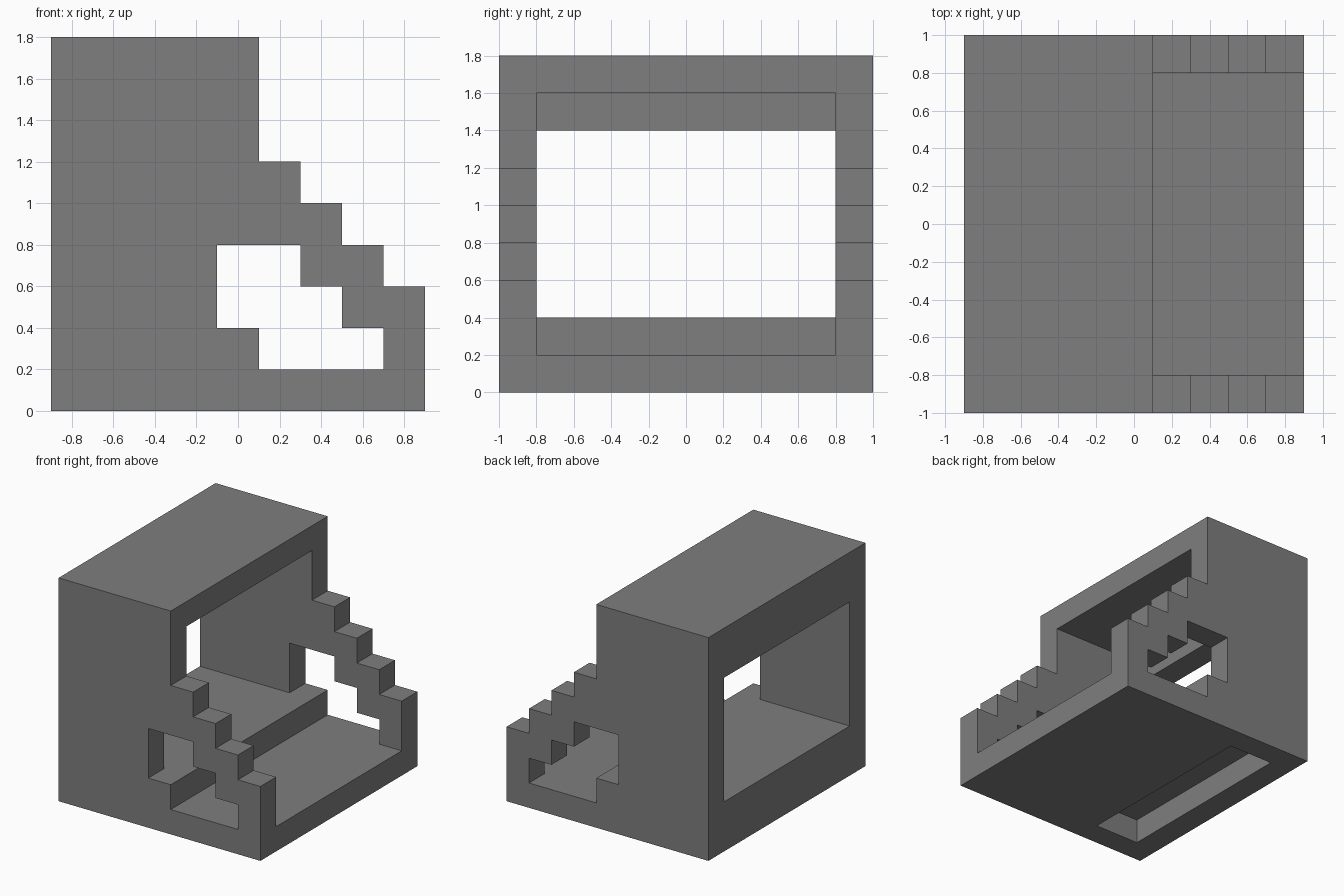
import bpy, bmesh, math

default = bpy.data.objects.get("Cube")
if default:
    bpy.data.objects.remove(default, do_unlink=True)

grey = bpy.data.materials.new("mid_grey")
grey.use_nodes = True
grey.diffuse_color = (0.21, 0.21, 0.21, 1)
grey.node_tree.nodes["Principled BSDF"].inputs["Base Color"].default_value = (0.21, 0.21, 0.21, 1)


def extrude_profile(name, profile, half_width):
    """Solid from an x-z outline, extruded evenly along y."""
    bm = bmesh.new()
    face = bm.faces.new([bm.verts.new((x, -half_width, z)) for x, z in profile])
    grown = bmesh.ops.extrude_face_region(bm, geom=[face])["geom"]
    verts = [v for v in grown if isinstance(v, bmesh.types.BMVert)]
    bmesh.ops.translate(bm, verts=verts, vec=(0, 2 * half_width, 0))
    bmesh.ops.recalc_face_normals(bm, faces=bm.faces)
    mesh = bpy.data.meshes.new(name)
    bm.to_mesh(mesh)
    bm.free()
    mesh.materials.append(grey)
    obj = bpy.data.objects.new(name, mesh)
    bpy.context.collection.objects.link(obj)
    return obj


def carve(target, name, profile, half_width):
    """Cut an extruded outline out of the target."""
    cutter = extrude_profile(name, profile, half_width)
    cutter.hide_render = True
    mod = target.modifiers.new(name, "BOOLEAN")
    mod.operation = "DIFFERENCE"
    mod.solver = "EXACT"
    mod.object = cutter
    bpy.context.view_layer.objects.active = target
    bpy.ops.object.modifier_apply(modifier=mod.name)
    bpy.data.objects.remove(cutter, do_unlink=True)


# Outer block with stairs descending towards +x
STEP = 0.2
outline = [(-0.9, 0), (0.9, 0)]
for i in range(4):
    x, z = 0.9 - i * STEP, 0.6 + i * STEP
    outline += [(x, z), (x - STEP, z)]
outline += [(0.1, 1.8), (-0.9, 1.8)]
shell = extrude_profile("stepped_shell", outline, 1)

# Room through the block: sunken floor at the front, lintel at the rear opening
carve(shell, "room_cutter", [(-1, 0.4), (0.1, 0.4), (0.1, 0.2), (1, 0.2),
                             (1, 1.6), (-0.7, 1.6), (-0.7, 1.4), (-1, 1.4)], 0.8)

# Stepped window through both side walls
carve(shell, "window_cutter", [(-0.1, 0.4), (0.1, 0.4), (0.1, 0.2), (0.7, 0.2), (0.7, 0.4),
                               (0.5, 0.4), (0.5, 0.6), (0.3, 0.6), (0.3, 0.8), (-0.1, 0.8)], 1.1)

# Groove in the underside
carve(shell, "groove_cutter", [(-0.7, -0.1), (-0.3, -0.1), (-0.3, 0.2), (-0.7, 0.2)], 0.8)

# Tidy the flat faces
bm = bmesh.new()
bm.from_mesh(shell.data)
bmesh.ops.remove_doubles(bm, verts=bm.verts, dist=0.0005)
bmesh.ops.dissolve_limit(bm, angle_limit=math.radians(1), verts=bm.verts, edges=bm.edges)
bm.to_mesh(shell.data)
bm.free()
